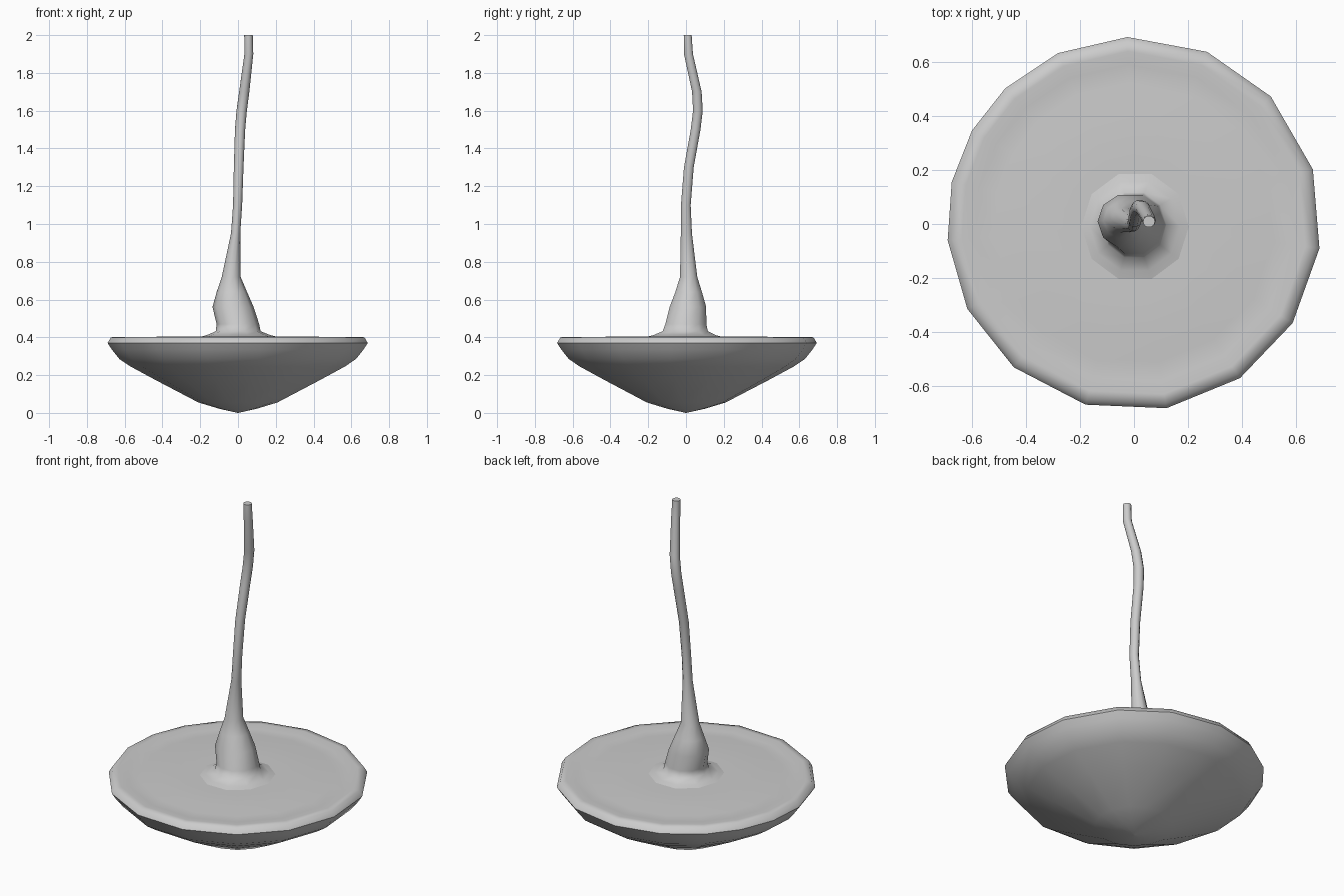
import bpy, bmesh
from math import radians, cos, sin, pi


def loft(name, rings, cap_start, cap_end):
    """Skin a list of equal-length point rings into one smooth-shaded object."""
    bm = bmesh.new()
    loops = [[bm.verts.new(p) for p in ring] for ring in rings]
    n = len(loops[0])
    for a, b in zip(loops, loops[1:]):
        for i in range(n):
            j = (i + 1) % n
            bm.faces.new((a[i], a[j], b[j], b[i]))
    if cap_start:
        bm.faces.new(loops[0][::-1])
    if cap_end:
        bm.faces.new(loops[-1])
    bmesh.ops.remove_doubles(bm, verts=bm.verts, dist=1e-5)
    bmesh.ops.recalc_face_normals(bm, faces=bm.faces)
    mesh = bpy.data.meshes.new(name)
    bm.to_mesh(mesh)
    bm.free()
    obj = bpy.data.objects.new(name, mesh)
    bpy.context.collection.objects.link(obj)
    bpy.ops.object.select_all(action='DESELECT')
    obj.select_set(True)
    bpy.context.view_layer.objects.active = obj
    bpy.ops.object.shade_smooth_by_angle(angle=radians(60))
    return obj


# Shallow bowl-shaped body: (radius, height) profile, slightly uneven 16 sides
angles = [-175, -153, -130, -105, -80, -55.5, -32, -7.5,
          17, 43, 67, 92, 114, 133.5, 150, 167]
profile = [(0.001, 0.0), (0.1, 0.022), (0.21, 0.055), (0.44, 0.175),
           (0.57, 0.245), (0.63, 0.285), (0.67, 0.335), (0.693, 0.37),
           (0.675, 0.4), (0.64, 0.403), (0.59, 0.395), (0.52, 0.397),
           (0.42, 0.404), (0.25, 0.404), (0.05, 0.404)]
loft("dish", [[(r * cos(radians(a)), r * sin(radians(a)), z) for a in angles]
              for r, z in profile], True, True)

# Bent stem: height, then left/right extents in x and front/back extents in y
sections = [
    (0.400, -0.21, 0.22, -0.23, 0.21),
    (0.412, -0.165, 0.17, -0.18, 0.165),
    (0.432, -0.118, 0.12, -0.13, 0.122),
    (0.470, -0.113, 0.112, -0.115, 0.113),
    (0.560, -0.135, 0.083, -0.092, 0.112),
    (0.640, -0.113, 0.048, -0.060, 0.088),
    (0.720, -0.086, 0.014, -0.034, 0.062),
    (0.950, -0.037, 0.012, -0.029, 0.033),
    (1.100, -0.026, 0.022, -0.028, 0.026),
    (1.300, -0.022, 0.029, -0.012, 0.042),
    (1.500, -0.016, 0.038, 0.024, 0.078),
    (1.600, -0.008, 0.047, 0.036, 0.090),
    (1.700, 0.006, 0.060, 0.031, 0.084),
    (1.900, 0.034, 0.081, -0.012, 0.038),
    (2.000, 0.033, 0.078, -0.013, 0.031),
]
SIDES = 10
loft("stem", [[((x0 + x1) / 2 + (x1 - x0) / 2 * cos(2 * pi * i / SIDES),
                (y0 + y1) / 2 + (y1 - y0) / 2 * sin(2 * pi * i / SIDES), z)
               for i in range(SIDES)]
              for z, x0, x1, y0, y1 in sections], False, True)
